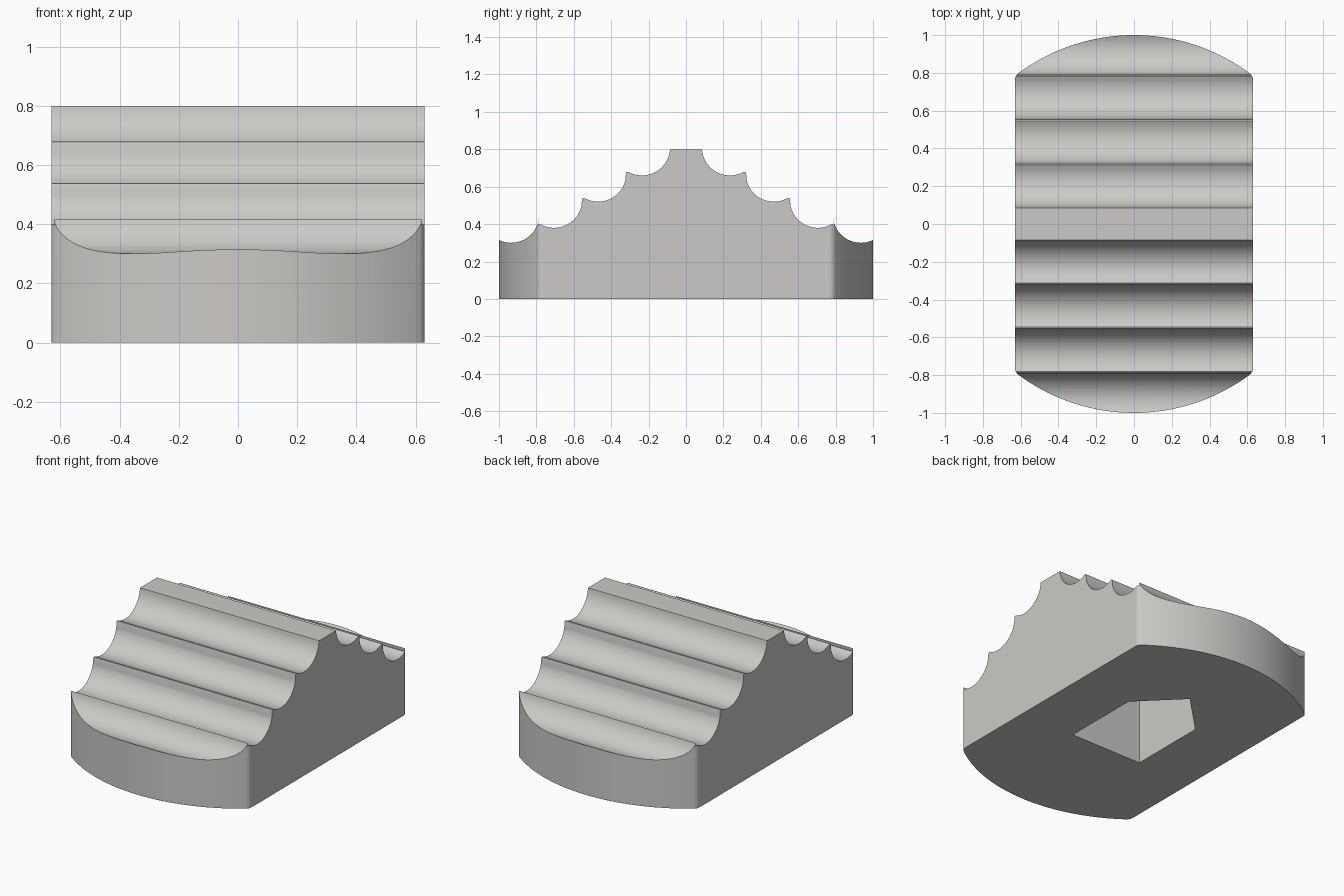
import bpy, bmesh, math
from mathutils import Matrix

if "Cube" in bpy.data.objects:
    bpy.data.objects.remove(bpy.data.objects["Cube"])

stone = bpy.data.materials.new("warm light grey")
stone.diffuse_color = (0.60, 0.59, 0.57, 1)
stone.use_nodes = True
stone.node_tree.nodes["Principled BSDF"].inputs["Base Color"].default_value = stone.diffuse_color


def prism(name, points, lo, hi, matrix=Matrix()):
    """Extrude a closed 2D outline from lo to hi along local z."""
    bm = bmesh.new()
    face = bm.faces.new([bm.verts.new((a, b, lo)) for a, b in points])
    ext = bmesh.ops.extrude_face_region(bm, geom=[face])
    moved = [v for v in ext["geom"] if isinstance(v, bmesh.types.BMVert)]
    bmesh.ops.translate(bm, verts=moved, vec=(0, 0, hi - lo))
    bm.transform(matrix)
    bmesh.ops.recalc_face_normals(bm, faces=bm.faces)
    mesh = bpy.data.meshes.new(name)
    bm.to_mesh(mesh)
    bm.free()
    mesh.materials.append(stone)
    obj = bpy.data.objects.new(name, mesh)
    bpy.context.collection.objects.link(obj)
    return obj


def arc(cx, cy, r, start, end, n):
    angles = [math.radians(start + (end - start) * i / n) for i in range(n + 1)]
    return [(cx + r * math.cos(a), cy + r * math.sin(a)) for a in angles]


# Stepped side profile: a flat crest, then four scooped steps with rounded lips
half = [(0.085, 0.80)]
for i, (cy, cz) in enumerate([(0.235, 0.81), (0.47, 0.67), (0.705, 0.53), (0.935, 0.45)]):
    half += arc(cy, cz, 0.15, 184 if i == 0 else 193, 298 if i < 3 else 300, 18)
    if i < 3:
        y, z = half[-1]
        half += [(y + 0.006, z + 0.002), (y + 0.012, z), (y + 0.016, z - 0.006)]
half += [(1.02, 0.325), (1.02, 0)]
profile = half + [(-y, z) for y, z in reversed(half)]
yz_to_world = Matrix(((0, 0, 1, 0), (1, 0, 0, 0), (0, 1, 0, 0), (0, 0, 0, 1)))
body = prism("stepped_block", profile, -0.7, 0.7, yz_to_world)

# Plan outline: straight sides, rounded corners, bowed ends
R = 1.03
span = math.degrees(math.asin(0.605 / R))
end = [(0.63, 0.765), (0.629, 0.774), (0.625, 0.784), (0.618, 0.793)]
end += arc(0, 1 - R, R, 90 - span, 90 + span, 40)
end += [(-x, y) for x, y in reversed(end[:4])]
plan = prism("plan_cutter", end + [(-x, -y) for x, y in end], 0, 1)

# Arrow-shaped socket in the underside
socket = prism("socket_cutter", [(-0.25, -0.25), (0.25, -0.25), (0.25, 0.25),
                                 (0, 0.5), (-0.25, 0.25)], -0.1, 0.45)

bpy.context.view_layer.objects.active = body
body.select_set(True)
for cutter, op in ((plan, 'INTERSECT'), (socket, 'DIFFERENCE')):
    mod = body.modifiers.new(op.lower(), 'BOOLEAN')
    mod.operation, mod.object, mod.solver = op, cutter, 'EXACT'
    bpy.ops.object.modifier_apply(modifier=mod.name)
    bpy.data.objects.remove(cutter)

# Smooth scoops and bows, crisp rims
bpy.ops.object.shade_smooth_by_angle(angle=math.radians(35))
weighted = body.modifiers.new("weighted_normals", 'WEIGHTED_NORMAL')
weighted.keep_sharp = True
